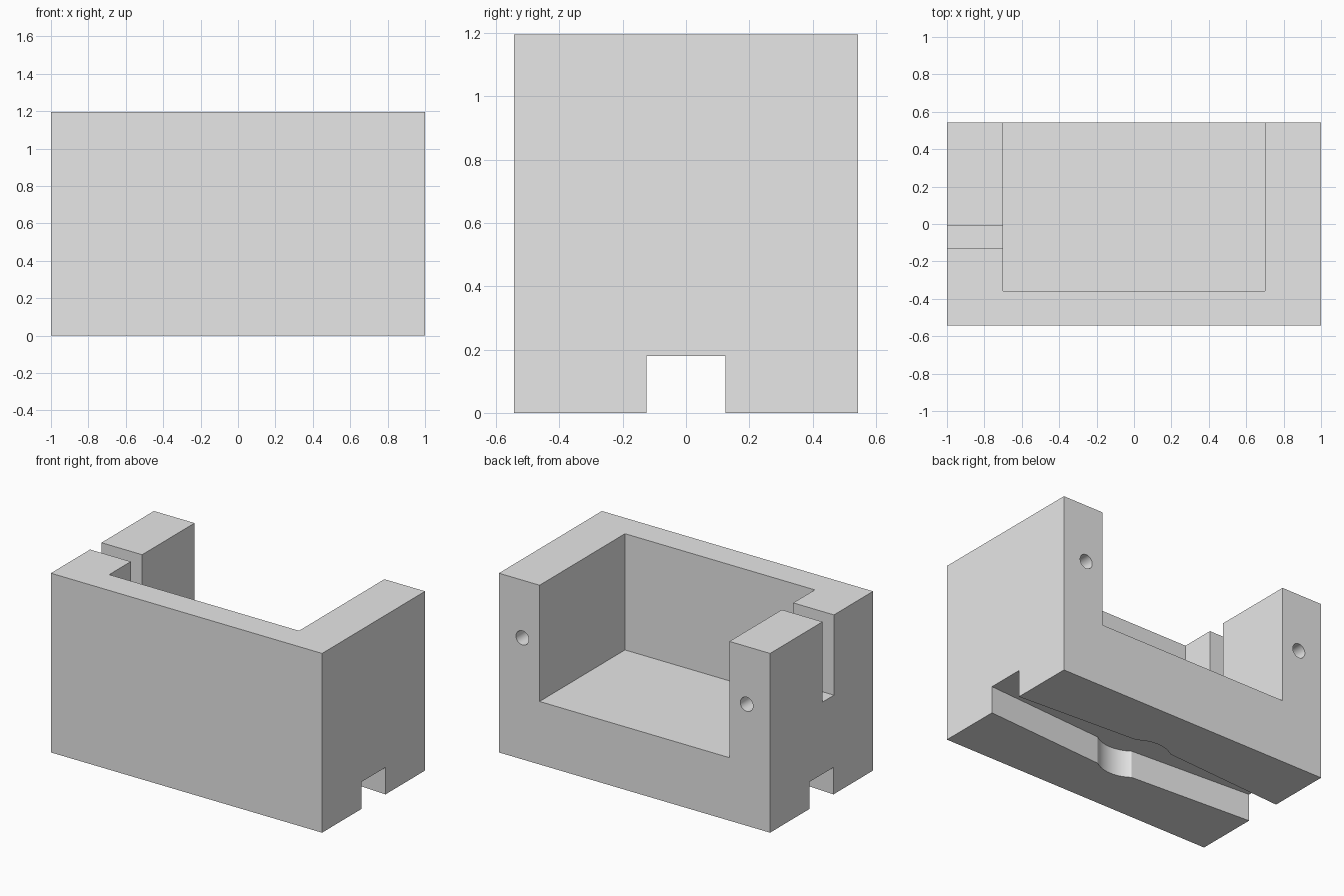
import bpy
import bmesh
import math
from mathutils import Matrix

if "Cube" in bpy.data.objects:
    bpy.data.objects.remove(bpy.data.objects["Cube"], do_unlink=True)

W, D, H = 1.0, 0.5425, 1.195      # half width, half depth, height
WALL_X, FRONT_Y, FLOOR = 0.7, -0.357, 0.42
CHANNEL_H = 0.18

grey = bpy.data.materials.new("plain grey")
grey.use_nodes = True
grey.diffuse_color = (0.8, 0.8, 0.8, 1)
grey.node_tree.nodes["Principled BSDF"].inputs["Base Color"].default_value = (0.8, 0.8, 0.8, 1)


def prism(name, outline, z0, z1):
    """Extrude an anticlockwise xy outline from z0 to z1."""
    bm = bmesh.new()
    base = bm.faces.new([bm.verts.new((x, y, z0)) for x, y in outline])
    top = bmesh.ops.extrude_face_region(bm, geom=[base])["geom"]
    bmesh.ops.translate(bm, vec=(0, 0, z1 - z0),
                        verts=[v for v in top if isinstance(v, bmesh.types.BMVert)])
    bmesh.ops.recalc_face_normals(bm, faces=bm.faces)
    mesh = bpy.data.meshes.new(name)
    bm.to_mesh(mesh)
    bm.free()
    mesh.materials.append(grey)
    obj = bpy.data.objects.new(name, mesh)
    bpy.context.collection.objects.link(obj)
    return obj


def rect(x0, x1, y0, y1):
    return [(x0, y0), (x1, y0), (x1, y1), (x0, y1)]


def circle(r, n):
    return [(r * math.cos(i * math.tau / n), r * math.sin(i * math.tau / n)) for i in range(n)]


def cut(target, cutter):
    mod = target.modifiers.new(cutter.name, "BOOLEAN")
    mod.operation = "DIFFERENCE"
    mod.solver = "EXACT"
    mod.object = cutter
    bpy.context.view_layer.objects.active = target
    bpy.ops.object.modifier_apply(modifier=mod.name)
    bpy.data.objects.remove(cutter, do_unlink=True)


# Solid block
body = prism("bracket_body", rect(-W, W, -D, D), 0, H)

# Open-backed cavity and the slot through the right wall
cut(body, prism("cavity", rect(-WALL_X, WALL_X, FRONT_Y, D + 0.1), FLOOR, H + 0.1))
cut(body, prism("wall_slot", rect(-W - 0.1, -WALL_X + 0.1, -0.13, -0.01), 0.66, H + 0.1))

# Channel under the base, widening to the middle, with a round pocket
end, mid = 0.125, 0.188
far = W + 0.1
end -= (mid - end) * 0.1
cut(body, prism("base_channel", [(-far, -end), (0, -mid), (far, -end),
                                 (far, end), (0, mid), (-far, end)], -0.1, CHANNEL_H))
cut(body, prism("round_pocket", circle(0.223, 64), -0.1, CHANNEL_H))

# Blind screw holes in the back of both walls
for side in (-1, 1):
    hole = prism("screw_hole", circle(0.047, 32), -0.3, 0.1)
    hole.data.transform(Matrix.Translation((side * 0.827, D, 0.81))
                        @ Matrix.Rotation(-math.pi / 2, 4, "X"))
    cut(body, hole)

# Smooth only the round walls
bpy.ops.object.select_all(action="DESELECT")
body.select_set(True)
bpy.context.view_layer.objects.active = body
bpy.ops.object.shade_smooth_by_angle(angle=math.radians(25))
